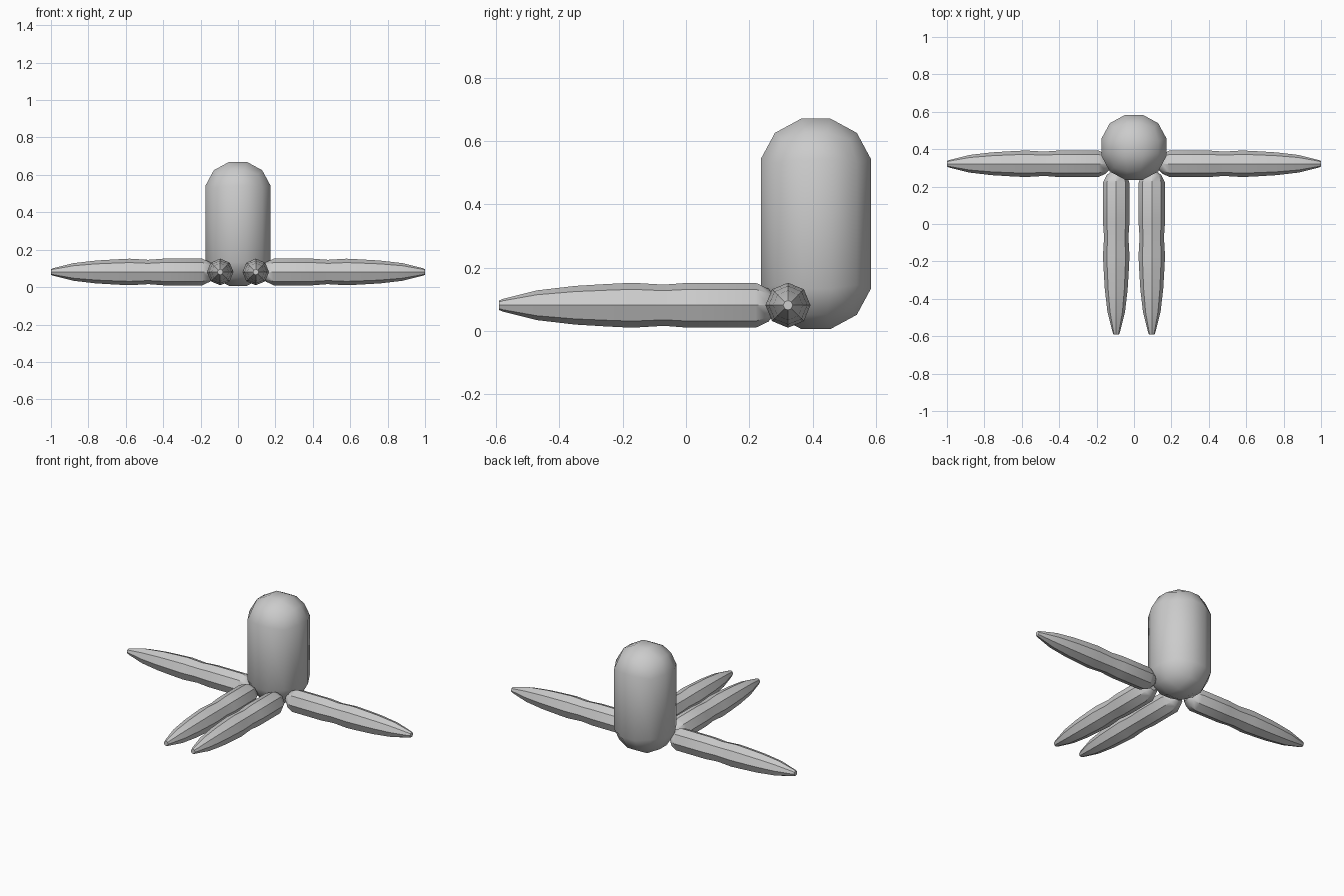
import bpy, bmesh, math
from mathutils import Vector

if "Cube" in bpy.data.objects:
    bpy.data.objects.remove(bpy.data.objects["Cube"])

gray = bpy.data.materials.new("light gray")
gray.diffuse_color = (0.6, 0.6, 0.6, 1)
gray.use_nodes = True
gray.node_tree.nodes["Principled BSDF"].inputs["Base Color"].default_value = gray.diffuse_color


def finish(bm, name):
    bmesh.ops.recalc_face_normals(bm, faces=bm.faces)
    me = bpy.data.meshes.new(name)
    bm.to_mesh(me)
    bm.free()
    me.materials.append(gray)
    ob = bpy.data.objects.new(name, me)
    bpy.context.collection.objects.link(ob)
    bpy.ops.object.select_all(action='DESELECT')
    ob.select_set(True)
    bpy.context.view_layer.objects.active = ob
    bpy.ops.object.shade_smooth_by_angle(angle=math.radians(40))
    return ob


# Body: three-way divided cube rounded to a ball, then stretched to a capsule
bm = bmesh.new()
bmesh.ops.create_cube(bm, size=2)
bmesh.ops.subdivide_edges(bm, edges=bm.edges[:], cuts=2, use_grid_fill=True)
RADIUS, STRETCH = 0.186, 0.158
for v in bm.verts:
    # equal-angle spacing makes the outline a regular twelve-sided ring
    p = Vector([math.tan(c * math.pi / 4) for c in v.co]).normalized() * RADIUS
    p.z += math.copysign(STRETCH, p.z)
    v.co = p + Vector((0, 0.41, 0.338))
finish(bm, "body")

# Limb profile: distance along the limb from its tip, and radius
PROFILE = [(0, 0.015), (0.012, 0.02), (0.12, 0.047), (0.24, 0.061),
           (0.34, 0.067), (0.42, 0.071), (0.52, 0.065), (0.60, 0.071),
           (0.81, 0.071), (0.85, 0.052), (0.875, 0.025)]
SIDES = 8


def limb(name, tip, direction):
    side = Vector((0, 0, 1)).cross(direction)
    up = Vector((0, 0, 1))
    bm = bmesh.new()
    rings = []
    for d, r in PROFILE:
        ring = []
        for i in range(SIDES):
            a = math.tau * i / SIDES
            ring.append(bm.verts.new(tip + direction * d
                                     + (side * math.cos(a) + up * math.sin(a)) * r))
        rings.append(ring)
    for a, b in zip(rings, rings[1:]):
        for i in range(SIDES):
            j = (i + 1) % SIDES
            bm.faces.new((a[i], a[j], b[j], b[i]))
    bm.faces.new(rings[0])
    bm.faces.new(rings[-1])
    finish(bm, name)


# Arms point sideways, legs point forward
for s, label in ((-1, "left"), (1, "right")):
    limb(label + "_arm", Vector((s, 0.322, 0.081)), Vector((-s, 0, 0)))
    limb(label + "_leg", Vector((s * 0.095, -0.59, 0.081)), Vector((0, 1, 0)))
